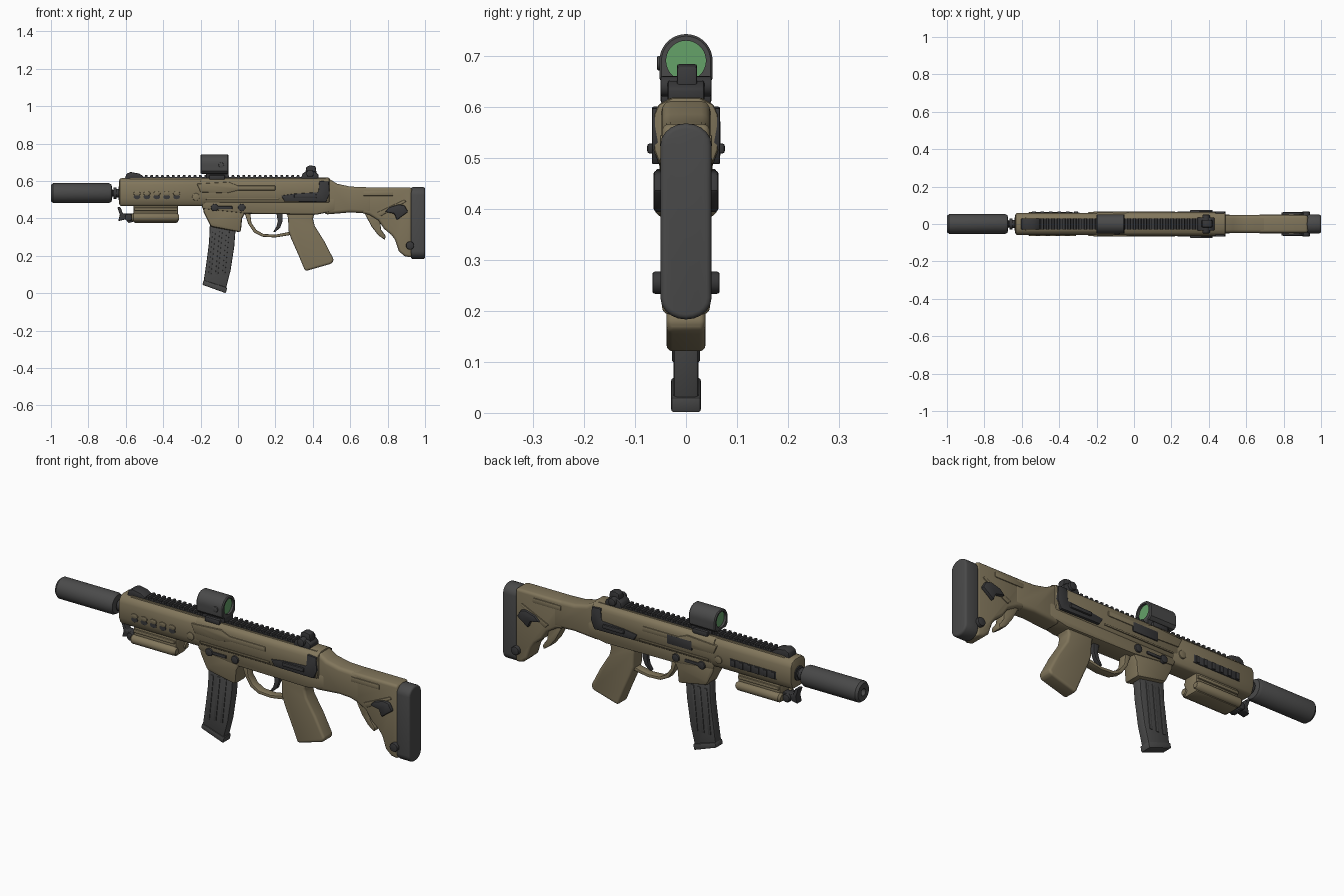
import bpy, bmesh, math
from mathutils import Vector


def material(name, rgb):
    m = bpy.data.materials.new(name)
    m.diffuse_color = (*rgb, 1)
    return m


TAN = material("olive tan", (0.22, 0.18, 0.105))
GREY = material("dark grey", (0.068, 0.068, 0.068))
BLACK = material("charcoal", (0.04, 0.04, 0.042))
GREEN = material("lens green", (0.13, 0.36, 0.14))


def finish(name, bm, mat, bevel=0.0, seg=2):
    bmesh.ops.recalc_face_normals(bm, faces=bm.faces[:])
    me = bpy.data.meshes.new(name)
    bm.to_mesh(me)
    bm.free()
    me.materials.append(mat)
    ob = bpy.data.objects.new(name, me)
    bpy.context.collection.objects.link(ob)
    if bevel:
        b = ob.modifiers.new("bevel", 'BEVEL')
        b.width, b.segments, b.limit_method = bevel, seg, 'ANGLE'
        b.angle_limit = math.radians(35)
    return ob


def add_prism(bm, pts, a, b, axis='y'):
    """Extrude a 2D outline: axis y takes (x, z) points, axis x takes (y, z)."""
    def co(p, t):
        return (p[0], t, p[1]) if axis == 'y' else (t, p[0], p[1])
    lo = [bm.verts.new(co(p, a)) for p in pts]
    hi = [bm.verts.new(co(p, b)) for p in pts]
    bm.faces.new(lo)
    bm.faces.new(hi[::-1])
    for i in range(len(pts)):
        j = (i + 1) % len(pts)
        bm.faces.new((lo[i], lo[j], hi[j], hi[i]))


def prism(name, pts, a, b, mat, bevel=0.0, seg=2, axis='y', both=False):
    bm = bmesh.new()
    add_prism(bm, pts, a, b, axis)
    if both:
        add_prism(bm, pts, -a, -b, axis)
    return finish(name, bm, mat, bevel, seg)


def rect(x0, x1, z0, z1):
    return [(x0, z0), (x1, z0), (x1, z1), (x0, z1)]


def box(name, x0, x1, y0, y1, z0, z1, mat, bevel=0.0, both=False):
    return prism(name, rect(x0, x1, z0, z1), y0, y1, mat, bevel, both=both)


def disc(cx, cz, r, n=20, sx=1):
    return [(cx + sx * r * math.cos(2 * math.pi * i / n),
             cz + r * math.sin(2 * math.pi * i / n)) for i in range(n)]


def lathe(name, prof, cy, cz, mat, n=32):
    """Revolve (x, radius) points about a line along x."""
    bm = bmesh.new()
    rings = [[bm.verts.new((x, cy + r * math.cos(2 * math.pi * i / n),
                            cz + r * math.sin(2 * math.pi * i / n)))
              for i in range(n)] for x, r in prof]
    for p, q in zip(rings, rings[1:]):
        for i in range(n):
            j = (i + 1) % n
            bm.faces.new((p[i], p[j], q[j], q[i]))
    bm.faces.new(rings[0])
    bm.faces.new(rings[-1])
    return finish(name, bm, mat)


def mirror_section(half):
    return half + [(-y, z) for y, z in half[::-1]]


# Muzzle tube and barrel neck
lathe("muzzle_tube", [(-0.9, 0.014), (-1, 0.018), (-1, 0.044), (-0.988, 0.053), (-0.69, 0.053),
                      (-0.676, 0.046), (-0.672, 0.02)], 0, 0.535, GREY)
lathe("barrel_neck", [(-0.69, 0.018), (-0.665, 0.018), (-0.665, 0.03), (-0.65, 0.03), (-0.65, 0.022),
                      (-0.64, 0.022), (-0.64, 0.036), (-0.6, 0.036)], 0, 0.535, BLACK)

# Handguard and upper body
sec = mirror_section([(0.026, 0.615), (0.05, 0.603), (0.06, 0.58), (0.06, 0.505), (0.045, 0.465)])
prism("handguard", sec, -0.635, -0.17, TAN, 0.012, 2, 'x')
sec = mirror_section([(0.026, 0.618), (0.054, 0.605), (0.063, 0.585), (0.063, 0.515), (0.05, 0.48)])
prism("upper_body", sec, -0.2, 0.49, TAN, 0.008, 2, 'x')
prism("side_panel", [(-0.22, 0.585), (-0.2, 0.54), (-0.06, 0.535), (0.0, 0.55), (0.2, 0.55),
                     (0.2, 0.575), (0.0, 0.575), (-0.05, 0.595)], 0.05, 0.067, TAN, 0.004, both=True)

# Lower body with magazine well
prism("lower_body", [(-0.2, 0.51), (-0.19, 0.45), (0.04, 0.425), (0.42, 0.42), (0.52, 0.44),
                     (0.52, 0.51)], -0.05, 0.05, TAN, 0.01)
prism("magazine_well", [(-0.19, 0.47), (-0.183, 0.43), (-0.155, 0.375), (-0.145, 0.355), (0.015, 0.325),
                        (0.022, 0.4), (0.04, 0.43), (0.04, 0.47)], -0.045, 0.045, TAN, 0.012)
for i, x in enumerate((-0.125, 0.02)):
    prism(f"body_pin_{i + 1}", disc(x, 0.458, 0.02, 12), -0.059, 0.059, BLACK, 0.004)
box("release_lever", -0.115, -0.03, 0.045, 0.056, 0.45, 0.465, BLACK, 0.003, both=True)
box("ejection_port", -0.08, 0.06, 0.06, 0.068, 0.525, 0.572, BLACK, 0.003)
box("body_seam", -0.17, 0.22, 0.06, 0.066, 0.497, 0.506, TAN, 0.002, both=True)

# Handguard openings
for i in range(5):
    prism(f"vent_{i + 1}", disc(-0.54 + i * 0.053, 0.515, 0.013, 12, 1.4), -0.0625, -0.05, BLACK)
    prism(f"vent_rim_{i + 1}", disc(-0.54 + i * 0.053, 0.533, 0.012, 12, 1.6), -0.0645, -0.05, TAN, 0.003)
box("side_rail", -0.55, -0.29, 0.05, 0.0625, 0.5, 0.54, BLACK, 0.003)
for i in range(6):
    box(f"side_rail_rib_{i + 1}", -0.545 + i * 0.045, -0.525 + i * 0.045, 0.055, 0.068, 0.503, 0.537, BLACK, 0.003)
prism("handguard_bolt", disc(-0.225, 0.515, 0.02, 16), -0.064, 0.064, TAN, 0.003)

# Top rail with teeth
bm = bmesh.new()
add_prism(bm, rect(-0.6, 0.42, 0.605, 0.62), -0.03, 0.03)
for i in range(30):
    x = -0.5 + i * 0.029
    add_prism(bm, [(x, 0.618), (x + 0.018, 0.618), (x + 0.015, 0.632), (x + 0.003, 0.632)], -0.029, 0.029)
finish("top_rail", bm, BLACK)
box("rail_base", -0.58, 0.47, -0.036, 0.036, 0.6, 0.617, TAN, 0.004)

# Folded front sight
prism("front_sight", [(-0.605, 0.61), (-0.597, 0.638), (-0.575, 0.648), (-0.53, 0.64), (-0.505, 0.625),
                      (-0.505, 0.61)], -0.03, 0.03, BLACK, 0.005)
# Rear sight
prism("rear_sight_base", [(0.335, 0.61), (0.345, 0.64), (0.37, 0.655), (0.41, 0.65), (0.43, 0.635),
                          (0.43, 0.61)], -0.036, 0.036, BLACK, 0.005)
prism("rear_sight_leaf", [(0.36, 0.64), (0.365, 0.675), (0.385, 0.684), (0.415, 0.678), (0.42, 0.64)],
      -0.018, 0.022, BLACK, 0.005)
prism("rear_sight_dial", disc(0.385, 0.64, 0.02, 16), -0.05, 0.05, BLACK, 0.004)

# Reflex optic: hollow arch-shaped housing with two lenses
bm = bmesh.new()
n, cz = 40, 0.69
loops = []
for x, grow, inner in ((-0.2, -0.004, 0), (-0.195, 0, 0), (-0.055, 0, 0), (-0.05, -0.004, 0),
                       (-0.05, 0.039, 1), (-0.2, 0.039, 1)):
    ring = []
    for i in range(n):
        a = 2 * math.pi * i / n
        c, s = math.cos(a), math.sin(a)
        r = grow if inner else 0.052 + grow
        if not inner and s < 0:
            r = min(r / max(abs(c), abs(s)), r * 1.22)
        ring.append(bm.verts.new((x, r * c, cz + r * s)))
    loops.append(ring)
for p, q in zip(loops, loops[1:] + loops[:1]):
    for i in range(n):
        j = (i + 1) % n
        bm.faces.new((p[i], p[j], q[j], q[i]))
finish("optic_housing", bm, GREY)
for nm, x in (("front", -0.188), ("rear", -0.066)):
    prism(f"{nm}_lens", disc(0, cz, 0.0395, 32), x, x + 0.004, GREEN, axis='x')
box("optic_mount", -0.17, -0.05, -0.036, 0.036, 0.615, 0.65, BLACK, 0.006)
box("optic_clamp", -0.155, -0.07, -0.05, 0.05, 0.606, 0.632, BLACK, 0.006)
prism("optic_dial", disc(-0.09, 0.685, 0.014, 16), -0.057, 0.0, GREY, 0.003)

# Under-barrel lamp with side lobes
box("lamp_body", -0.56, -0.32, -0.042, 0.042, 0.376, 0.475, TAN, 0.01)
for i, y in enumerate((-0.04, 0.04)):
    lathe(f"lamp_lobe_{i + 1}", [(-0.57, 0.014), (-0.56, 0.023), (-0.33, 0.023), (-0.315, 0.014)], y, 0.405, TAN, 20)
box("lamp_rail", -0.555, -0.325, -0.05, 0.05, 0.44, 0.458, TAN, 0.005)
prism("lamp_bracket", [(-0.645, 0.46), (-0.628, 0.46), (-0.615, 0.425), (-0.55, 0.425), (-0.55, 0.385),
                       (-0.585, 0.375), (-0.6, 0.395), (-0.64, 0.385), (-0.632, 0.42)], -0.02, 0.02, BLACK, 0.004)
prism("lamp_knob", disc(-0.585, 0.405, 0.02, 14), -0.035, 0.035, BLACK, 0.004)

# Magazine, with base plate and side ribs
prism("magazine", [(-0.15, 0.38), (-0.155, 0.27), (-0.168, 0.17), (-0.185, 0.055), (-0.068, 0.012),
                   (-0.04, 0.12), (-0.02, 0.25), (-0.01, 0.38)], -0.024, 0.024, GREY, 0.006)
prism("magazine_base", [(-0.19, 0.045), (-0.184, 0.07), (-0.058, 0.03), (-0.065, 0.0)], -0.029, 0.029, GREY, 0.005)
for i in range(3):
    dx = 0.037 * i
    prism(f"magazine_rib_{i + 1}", [(-0.135 + dx, 0.33), (-0.12 + dx, 0.33), (-0.143 + dx, 0.1), (-0.158 + dx, 0.1)],
          -0.027, 0.027, GREY, 0.002)

# Grip, trigger and guard
prism("grip", [(0.255, 0.45), (0.268, 0.4), (0.27, 0.335), (0.285, 0.29), (0.325, 0.2), (0.352, 0.135),
               (0.36, 0.118), (0.5, 0.158), (0.513, 0.178), (0.46, 0.28), (0.41, 0.36), (0.4, 0.4),
               (0.42, 0.45)], -0.038, 0.038, TAN, 0.018, 4)
prism("trigger_guard", [(0.035, 0.43), (0.055, 0.37), (0.085, 0.325), (0.13, 0.302), (0.2, 0.298), (0.285, 0.312),
                        (0.285, 0.33), (0.2, 0.313), (0.135, 0.317), (0.098, 0.338), (0.072, 0.375),
                        (0.065, 0.43)], -0.022, 0.022, TAN, 0.004)
prism("trigger", [(0.205, 0.43), (0.213, 0.385), (0.205, 0.355), (0.188, 0.328), (0.2, 0.328), (0.225, 0.35),
                  (0.238, 0.385), (0.238, 0.43)], -0.011, 0.011, BLACK, 0.003)

# Rear lever assembly on both sides
prism("rear_lever", [(0.23, 0.522), (0.25, 0.49), (0.47, 0.487), (0.49, 0.53), (0.485, 0.597), (0.435, 0.6),
                     (0.43, 0.54), (0.3, 0.532)], 0.05, 0.067, BLACK, 0.004, both=True)
box("lever_handle", 0.3, 0.42, 0.06, 0.076, 0.508, 0.528, BLACK, 0.005, both=True)

# Stock, with the open strut under the neck
prism("stock_neck", [(0.46, 0.612), (0.49, 0.61), (0.53, 0.585), (0.6, 0.57), (0.72, 0.565), (0.72, 0.425),
                     (0.6, 0.432), (0.46, 0.42)], -0.048, 0.048, TAN, 0.018, 3)
prism("stock", [(0.66, 0.566), (0.93, 0.566), (0.93, 0.19), (0.89, 0.198), (0.86, 0.225), (0.84, 0.285),
                (0.82, 0.312), (0.78, 0.345), (0.75, 0.39), (0.7, 0.42), (0.66, 0.428)],
      -0.047, 0.047, TAN, 0.014, 3)
prism("stock_strut", [(0.675, 0.43), (0.715, 0.355), (0.75, 0.31), (0.785, 0.285), (0.79, 0.305), (0.765, 0.34),
                      (0.76, 0.39), (0.79, 0.43)], -0.028, 0.028, TAN, 0.006)
box("stock_ridge", 0.67, 0.83, 0.04, 0.051, 0.52, 0.545, TAN, 0.004, both=True)
prism("stock_groove", [(0.74, 0.43), (0.89, 0.5), (0.9, 0.49), (0.76, 0.41)], 0.04, 0.052, TAN, 0.004, both=True)
prism("stock_latch", [(0.785, 0.435), (0.81, 0.46), (0.86, 0.475), (0.89, 0.47), (0.91, 0.435), (0.875, 0.41),
                      (0.85, 0.39), (0.835, 0.425)], 0.04, 0.064, BLACK, 0.007, both=True)
prism("sling_knob", disc(0.92, 0.255, 0.022, 18), -0.066, 0.066, BLACK, 0.005)

# Rounded shoulder pad
pad = [(0.05 * math.cos(t), 0.525 + 0.042 * math.sin(t)) for t in [math.pi * i / 10 for i in range(11)]]
pad += [(y, 0.75 - z) for y, z in reversed(pad)][::-1]
pad = pad[:11] + [(-y, 0.75 - z) for y, z in pad[:11]]
prism("shoulder_pad", pad, 0.925, 1.0, GREY, 0.01, 3, 'x')

# Apply bevels and smooth the shading
bpy.ops.object.select_all(action='SELECT')
bpy.context.view_layer.objects.active = bpy.context.selected_objects[0]
bpy.ops.object.convert(target='MESH')
bpy.ops.object.shade_smooth_by_angle(angle=math.radians(35))
